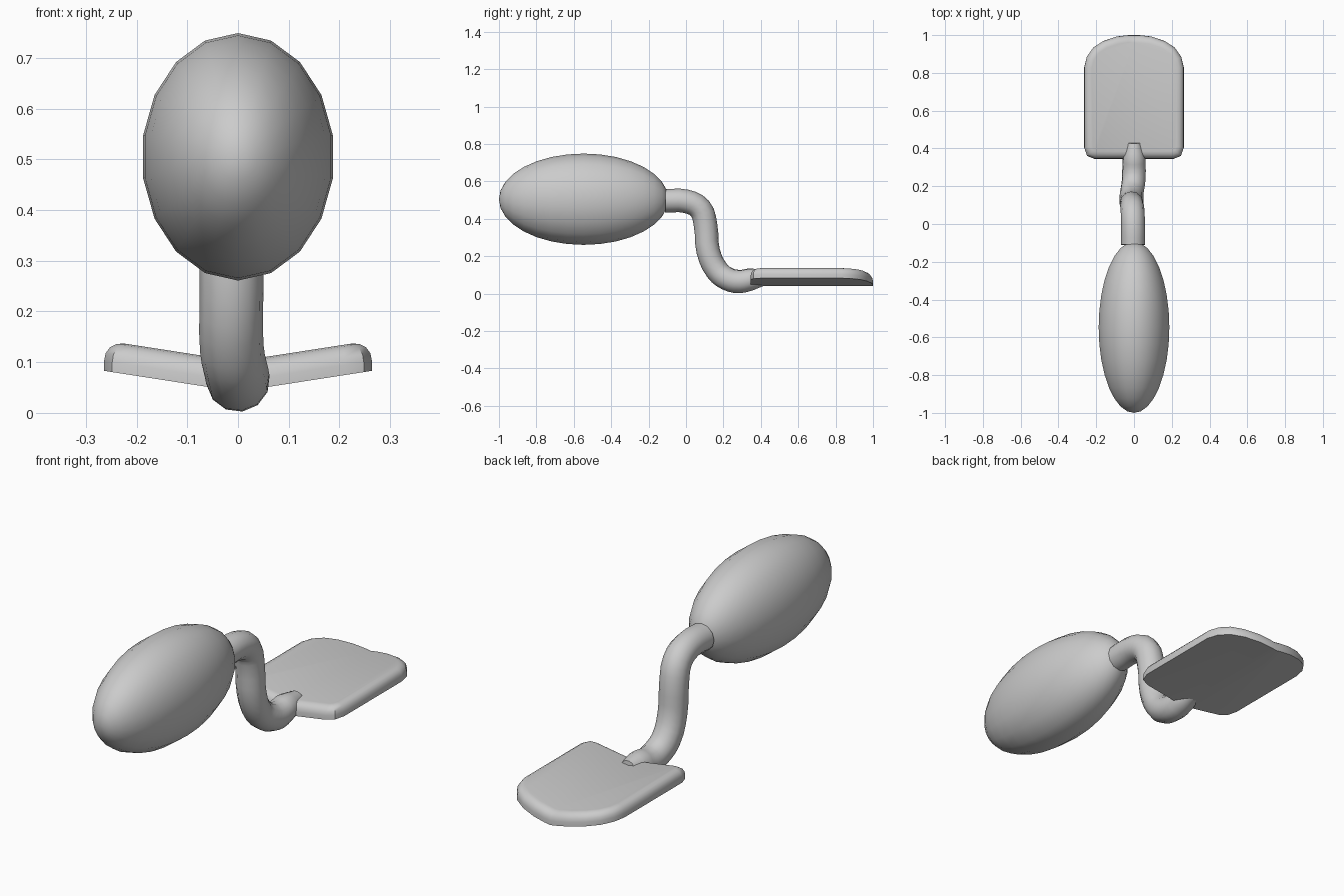
import bpy, bmesh
from math import radians
from mathutils import Matrix

if "Cube" in bpy.data.objects:
    bpy.data.objects.remove(bpy.data.objects["Cube"])


def smooth(ob, angle):
    bpy.ops.object.select_all(action='DESELECT')
    ob.select_set(True)
    bpy.context.view_layer.objects.active = ob
    bpy.ops.object.shade_smooth_by_angle(angle=radians(angle))


def add_object(name, bm, angle):
    bmesh.ops.recalc_face_normals(bm, faces=bm.faces)
    mesh = bpy.data.meshes.new(name)
    bm.to_mesh(mesh)
    bm.free()
    ob = bpy.data.objects.new(name, mesh)
    bpy.context.collection.objects.link(ob)
    smooth(ob, angle)
    return ob


# Handle: 18-sided ellipsoid lying along y, flat side on top
bm = bmesh.new()
bmesh.ops.create_uvsphere(bm, u_segments=18, v_segments=16, radius=1)
bmesh.ops.rotate(bm, verts=bm.verts, matrix=Matrix.Rotation(radians(90), 3, 'X'))
bmesh.ops.scale(bm, verts=bm.verts, vec=(0.19, 0.453, 0.244))
bmesh.ops.translate(bm, verts=bm.verts, vec=(0, -0.547, 0.505))
add_object("handle", bm, 60)

# Neck: bent rod, tapering where it enters the blade
path = [  # x, y, z, radius scale
    (-0.005, -0.11, 0.496, 1), (-0.005, 0.0, 0.494, 1), (-0.008, 0.075, 0.455, 1),
    (-0.012, 0.104, 0.37, 1), (-0.013, 0.118, 0.23, 1), (-0.012, 0.165, 0.125, 1),
    (-0.003, 0.22, 0.08, 1), (0, 0.285, 0.065, 1), (0, 0.35, 0.077, 0.95), (0, 0.43, 0.085, 0.6)]
curve = bpy.data.curves.new("neck", 'CURVE')
curve.dimensions = '3D'
curve.bevel_depth = 0.063
curve.bevel_resolution = 4
curve.resolution_u = 3
curve.use_fill_caps = True
spline = curve.splines.new('BEZIER')
spline.bezier_points.add(len(path) - 1)
for p, (x, y, z, r) in zip(spline.bezier_points, path):
    p.co = (x, y, z)
    p.radius = r
    p.handle_left_type = p.handle_right_type = 'AUTO'
neck = bpy.data.objects.new("neck", curve)
bpy.context.collection.objects.link(neck)
bpy.ops.object.select_all(action='DESELECT')
bpy.context.view_layer.objects.active = neck
neck.select_set(True)
bpy.ops.object.convert(target='MESH')
smooth(bpy.context.view_layer.objects.active, 50)

# Blade: rounded plate, top rim rounded over, folded into a shallow V
half = [(0.21, 0.345), (0.248, 0.36), (0.264, 0.405), (0.264, 0.83), (0.25, 0.885),
        (0.215, 0.935), (0.16, 0.97), (0.09, 0.993), (0.03, 1.0)]
outline = half + [(-x, y) for x, y in reversed(half)]
bm = bmesh.new()
base = bm.faces.new([bm.verts.new((x, y, 0.042)) for x, y in outline])
ext = bmesh.ops.extrude_face_region(bm, geom=[base], use_keep_orig=True)
top_verts = [g for g in ext["geom"] if isinstance(g, bmesh.types.BMVert)]
bmesh.ops.translate(bm, verts=top_verts, vec=(0, 0, 0.06))
bmesh.ops.recalc_face_normals(bm, faces=bm.faces)
rim = [e for e in bm.edges if all(v.co.z > 0.09 for v in e.verts)]
bmesh.ops.bevel(bm, geom=rim, offset=0.04, segments=4, profile=0.5, affect='EDGES')
bmesh.ops.bisect_plane(bm, geom=bm.verts[:] + bm.edges[:] + bm.faces[:],
                       plane_co=(0, 0, 0), plane_no=(1, 0, 0))
for v in bm.verts:
    v.co.z += 0.155 * abs(v.co.x)
add_object("blade", bm, 40)
